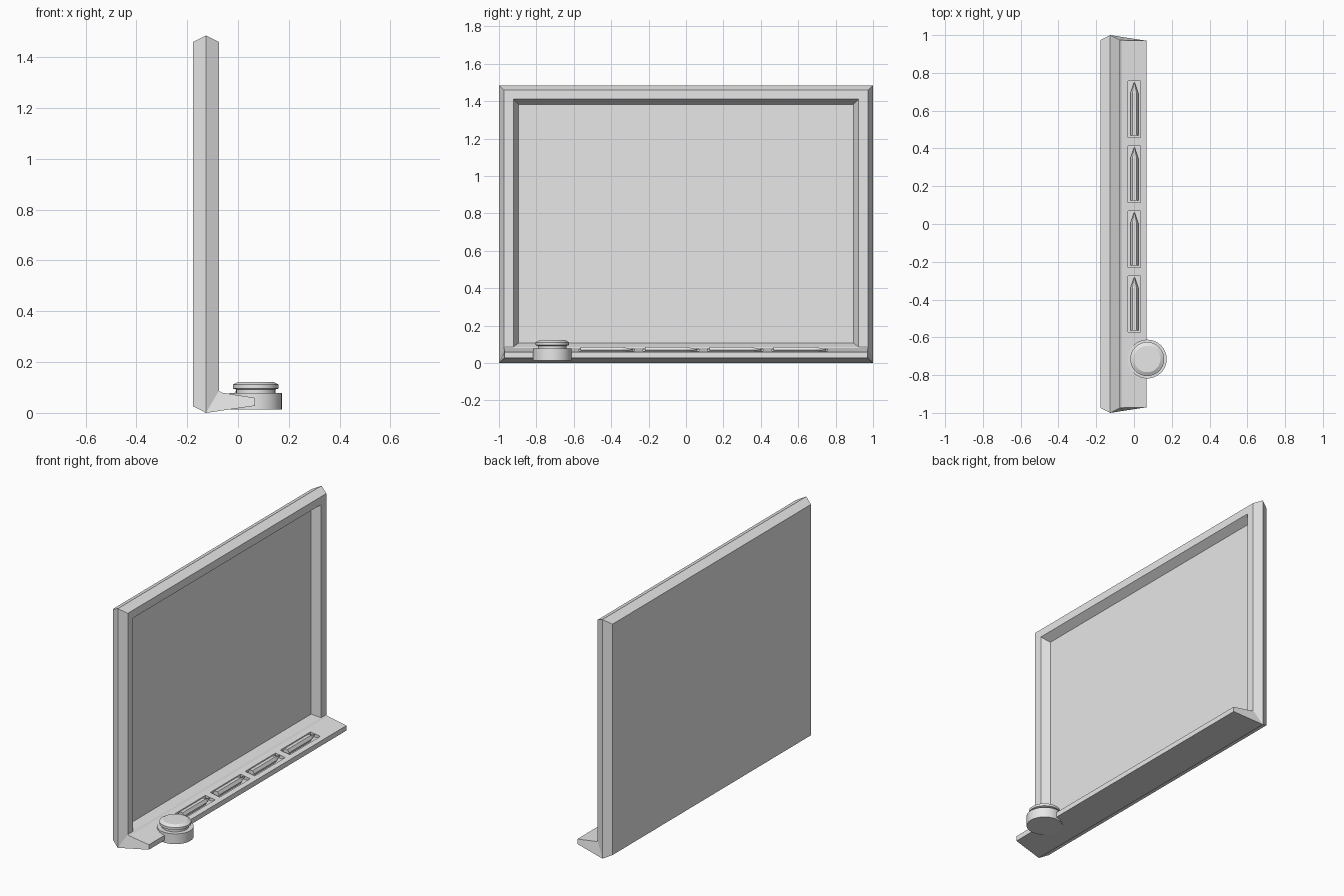
import bpy, bmesh, math
from mathutils import Matrix

if "Cube" in bpy.data.objects:
    bpy.data.objects.remove(bpy.data.objects["Cube"], do_unlink=True)

grey = bpy.data.materials.new("light grey")
grey.use_nodes = True
grey.diffuse_color = (0.8, 0.8, 0.8, 1)
grey.node_tree.nodes["Principled BSDF"].inputs["Base Color"].default_value = (0.8, 0.8, 0.8, 1)


def finish(bm, name):
    bmesh.ops.recalc_face_normals(bm, faces=bm.faces)
    mesh = bpy.data.meshes.new(name)
    bm.to_mesh(mesh)
    bm.free()
    mesh.materials.append(grey)
    obj = bpy.data.objects.new(name, mesh)
    bpy.context.collection.objects.link(obj)
    return obj


def loft(name, rings, closed_ends=True):
    """Skin a run of equal-length point rings into a capped solid."""
    bm = bmesh.new()
    loops = [[bm.verts.new(p) for p in ring] for ring in rings]
    n = len(loops[0])
    for a, b in zip(loops, loops[1:]):
        for i in range(n):
            j = (i + 1) % n
            bm.faces.new((a[i], a[j], b[j], b[i]))
    bm.faces.new(loops[0])
    bm.faces.new(loops[-1])
    return finish(bm, name)


def rect(x, y, low, high):
    return [(x, -y, low), (x, y, low), (x, y, high), (x, -y, high)]


# Board: flat back, ridged rim, front lip and recessed panel
loft("board", [
    rect(-0.177, 0.974, 0.026, 1.460),
    rect(-0.126, 1.0, 0.0, 1.485),
    rect(-0.075, 0.974, 0.080, 1.460),
    rect(-0.075, 0.922, 0.087, 1.411),
    rect(-0.124, 0.895, 0.107, 1.382),
])

# Tray: tapered ledge growing out of the lower rim
profile = [(-0.126, 1.0, 0.0), (0.067, 0.97, 0.028), (0.067, 0.97, 0.059),
           (-0.065, 0.973, 0.080), (-0.075, 0.974, 0.087)]
tray = loft("tray", [[(x, s * y, z) for x, y, z in profile] for s in (-1, 1)])

# Four marker slots, each holding a pointed hexagonal marker
slot_centres = [0.608 - 0.344 * i for i in range(4)]
bm = bmesh.new()
for y in slot_centres:
    bmesh.ops.create_cube(bm, size=1, matrix=Matrix.Translation((0.002, y, 0.1))
                          @ Matrix.Diagonal((0.066, 0.298, 0.1, 1)))
cutter = finish(bm, "slot_cutter")
cutter.hide_render = True
cut = tray.modifiers.new("slots", "BOOLEAN")
cut.operation = "DIFFERENCE"
cut.solver = "EXACT"
cut.object = cutter
bpy.context.view_layer.objects.active = tray
bpy.ops.object.modifier_apply(modifier=cut.name)
bpy.data.objects.remove(cutter, do_unlink=True)


def hexagon(y, radius):
    return [(0.002 + radius * math.cos(k * math.pi / 3), y,
             0.069 + radius * math.sin(k * math.pi / 3)) for k in range(6)]


for number, y in enumerate(slot_centres, 1):
    loft(f"marker_{number}", [hexagon(y - 0.139, 0.021), hexagon(y + 0.085, 0.021),
                              hexagon(y + 0.142, 0.002)])

# Round eraser: pad, narrow neck and chamfered cap
steps = [(0.103, 0.014), (0.103, 0.078), (0.077, 0.078), (0.077, 0.092),
         (0.090, 0.096), (0.090, 0.111), (0.070, 0.122)]
sides = 32
eraser = loft("round_eraser", [
    [(0.070 + r * math.cos(2 * math.pi * k / sides),
      -0.715 + r * math.sin(2 * math.pi * k / sides), z) for k in range(sides)]
    for r, z in steps])
bpy.ops.object.select_all(action="DESELECT")
eraser.select_set(True)
bpy.context.view_layer.objects.active = eraser
bpy.ops.object.shade_smooth_by_angle(angle=math.radians(25))
